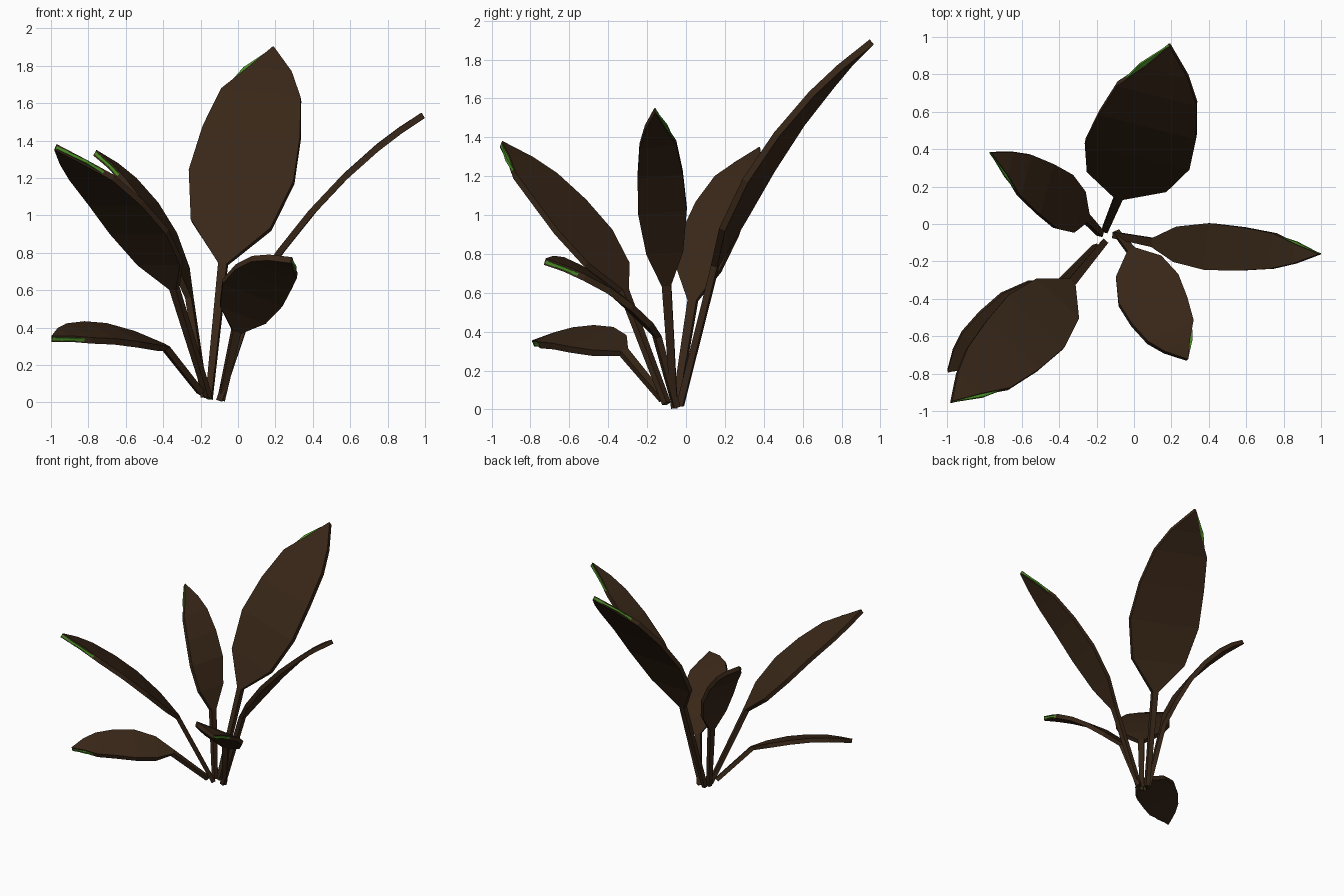
import bpy, bmesh
from mathutils import Vector as V

if "Cube" in bpy.data.objects:
    bpy.data.objects.remove(bpy.data.objects["Cube"])


def material(name, rgb):
    m = bpy.data.materials.new(name)
    m.diffuse_color = (*rgb, 1)
    m.use_nodes = True
    m.node_tree.nodes["Principled BSDF"].inputs["Base Color"].default_value = m.diffuse_color
    return m


BROWN = material("dark_brown", (0.04, 0.02, 0.009))
GREEN = material("leaf_green", (0.07, 0.27, 0.02))

# name: stem foot, blade base, blade middle, tip, half-width vector towards the left edge
LEAVES = {
    "back_leaf": ((-.155, -.03, .02), (-.08, .15, .74), (.06, .49, 1.385), (.19, .955, 1.89), (-.28, .07, .03)),
    "back_left_leaf": ((-.18, -.05, .03), (-.26, .035, .56), (-.45, .17, 1.02), (-.765, .38, 1.335), (-.04, -.145, 0)),
    "right_leaf": ((-.10, -.06, .01), (.11, -.1, .64), (.53, -.13, 1.165), (.99, -.16, 1.535), (.01, .125, .01)),
    "front_leaf": ((-.09, -.05, .015), (-.01, -.15, .38), (.12, -.44, .65), (.285, -.725, .76), (.16, .075, -.06)),
    "front_left_leaf": ((-.16, -.1, .03), (-.34, -.32, .61), (-.62, -.62, 1.03), (-.975, -.95, 1.365), (.15, -.14, 0)),
    "low_left_leaf": ((-.2, -.12, .055), (-.39, -.32, .295), (-.71, -.555, .37), (-.995, -.785, .34), (.09, -.115, -.05)),
}
# blade stations: position along the midline, left width, right width
OUTER = [(.15, .76, .76), (.35, 1, 1), (.55, .93, .93), (.74, .76, .76), (.87, .36, .47)]
INNER = [(.15, .70, .70), (.35, .94, .94), (.55, .87, .87), (.74, .71, .71), (.87, .46, .40)]


def build_leaf(name, leaf, stations, stem, thick, mat):
    foot, base, mid, tip, side = map(V, leaf)
    ctrl = mid * 2 - (base + tip) / 2
    hat = side.normalized()

    def ring(p, tangent, left, right, h):
        n = hat.cross(tangent).normalized() * h
        return [p + left + n, p + left - n, p - right - n, p - right + n]

    # stem rings, blade rings, then the pointed end
    s = hat * stem
    up = (base - foot).normalized()
    rings = [ring(foot, up, s * .7, s * .7, stem * .7), ring(base, up, s, s, thick)]
    for t, l, r in stations:
        p = base * (1 - t) ** 2 + ctrl * 2 * t * (1 - t) + tip * t * t
        tangent = (ctrl - base) * (1 - t) + (tip - ctrl) * t
        rings.append(ring(p, tangent, side * l, side * r, thick))
    rings.append(ring(tip, tip - ctrl, hat * .003, hat * .003, thick))

    bm = bmesh.new()
    vs = [[bm.verts.new(c) for c in r] for r in rings]
    for a, b in zip(vs, vs[1:]):
        for i in range(4):
            j = (i + 1) % 4
            bm.faces.new((a[i], a[j], b[j], b[i]))
    bm.faces.new(vs[0])
    bm.faces.new(vs[-1])
    bmesh.ops.recalc_face_normals(bm, faces=bm.faces)
    me = bpy.data.meshes.new(name)
    bm.to_mesh(me)
    bm.free()
    me.materials.append(mat)
    bpy.context.collection.objects.link(bpy.data.objects.new(name, me))


# each leaf is a green blade inside a slightly larger brown outline shell
for name, leaf in LEAVES.items():
    build_leaf(name + "_shell", leaf, OUTER, .024, .017, BROWN)
    build_leaf(name + "_blade", leaf, INNER, .014, .008, GREEN)
